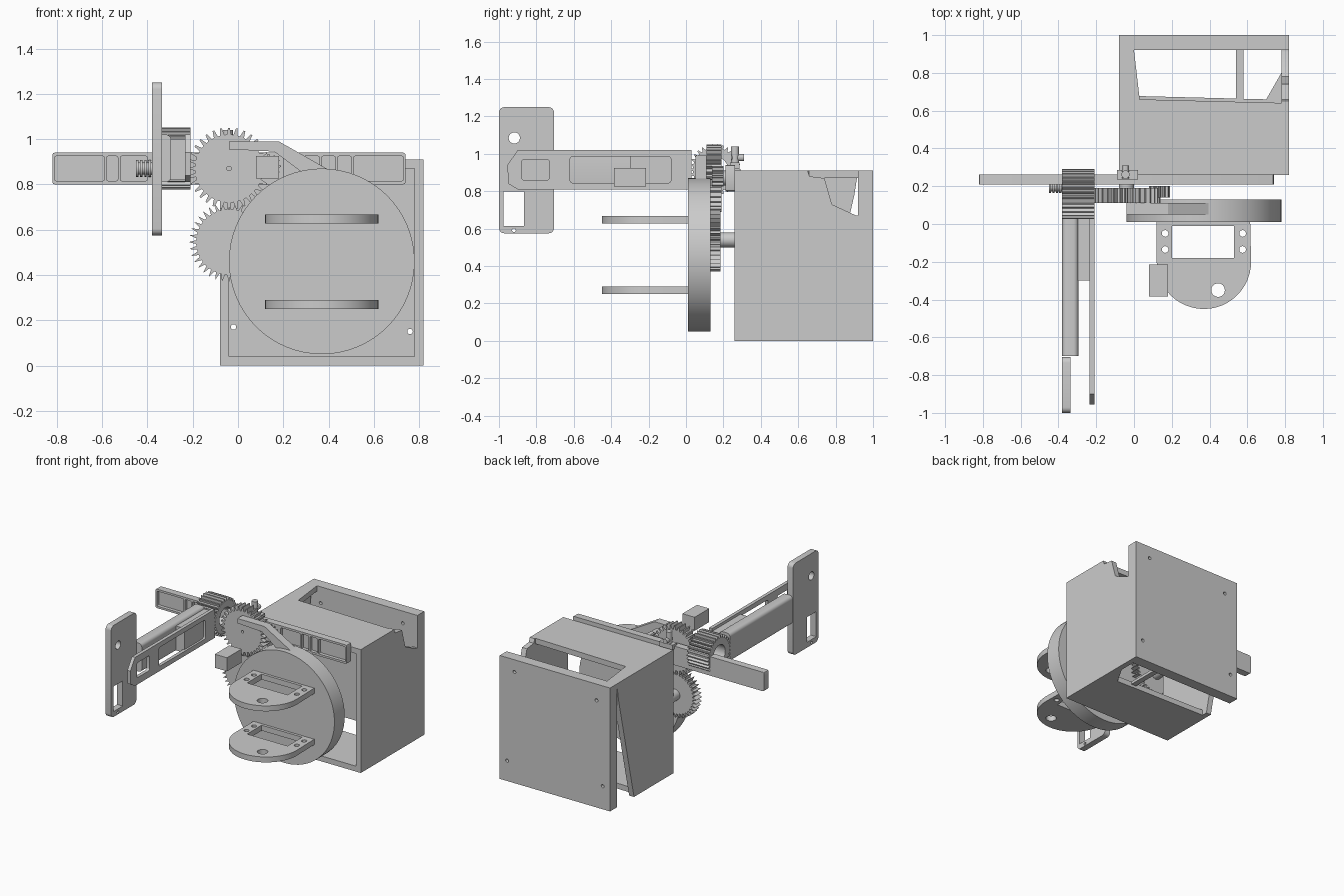
import bpy, bmesh
from math import sin, cos, pi, radians

if "Cube" in bpy.data.objects:
    bpy.data.objects.remove(bpy.data.objects["Cube"])


def rect(u0, v0, u1, v1, r=0.0, n=5):
    """Rectangle outline with optional rounded corners."""
    if r == 0:
        return [(u0, v0), (u1, v0), (u1, v1), (u0, v1)]
    pts = []
    for i, (cu, cv) in enumerate([(u1 - r, v1 - r), (u0 + r, v1 - r), (u0 + r, v0 + r), (u1 - r, v0 + r)]):
        for k in range(n + 1):
            a = (i + k / n) * pi / 2
            pts.append((cu + r * cos(a), cv + r * sin(a)))
    return pts


def circle(u, v, r, n=24):
    return [(u + r * cos(2 * pi * k / n), v + r * sin(2 * pi * k / n)) for k in range(n)]


def gear(u, v, ro, ri, teeth, tip=0.22):
    """Toothed outline; tip is the share of the pitch that is flat at the top."""
    pts = []
    for i in range(teeth):
        for f, r in ((-0.32, ri), (-tip / 2, ro), (tip / 2, ro), (0.32, ri)):
            a = 2 * pi * (i + f) / teeth
            pts.append((u + r * cos(a), v + r * sin(a)))
    return pts


def prism(name, axis, w0, w1, outline, *holes):
    """Extrude an outline with holes from w0 to w1 along an axis."""
    cu = bpy.data.curves.new(name, 'CURVE')
    cu.dimensions = '2D'
    cu.fill_mode = 'BOTH'
    cu.extrude = (w1 - w0) / 2
    for loop in (outline, *holes):
        sp = cu.splines.new('POLY')
        sp.points.add(len(loop) - 1)
        for p, (a, b) in zip(sp.points, loop):
            p.co = (a, b, 0, 1)
        sp.use_cyclic_u = True
    tmp = bpy.data.objects.new(name + "_outline", cu)
    bpy.context.collection.objects.link(tmp)
    bpy.context.view_layer.update()
    me = bpy.data.meshes.new_from_object(tmp.evaluated_get(bpy.context.evaluated_depsgraph_get()))
    bpy.data.objects.remove(tmp)
    mid = (w0 + w1) / 2
    for vert in me.vertices:
        a, b, w = vert.co
        w += mid
        vert.co = {'x': (w, a, b), 'y': (a, w, b), 'z': (a, b, w)}[axis]
    bm = bmesh.new()
    bm.from_mesh(me)
    bmesh.ops.remove_doubles(bm, verts=bm.verts, dist=1e-5)
    bmesh.ops.recalc_face_normals(bm, faces=bm.faces)
    bm.to_mesh(me)
    bm.free()
    ob = bpy.data.objects.new(name, me)
    bpy.context.collection.objects.link(ob)
    return ob


# Housing: back plate with screw holes, and walls cut away just in front of it
prism("housing_back", 'y', 0.92, 1.0, rect(-0.08, 0, 0.82, 0.91),
      *[circle(x, z, 0.012, 12) for x, z in ((-0.02, 0.17), (0.76, 0.15), (0.03, 0.79), (0.70, 0.82))])
prism("housing_left_wall", 'x', -0.08, -0.04,
      [(0.26, 0), (0.72, 0), (0.90, 0.78), (0.92, 0.91), (0.26, 0.91)])
prism("housing_right_wall", 'x', 0.78, 0.82,
      [(0.26, 0), (0.92, 0), (0.92, 0.67), (0.91, 0.67), (0.78, 0.73), (0.74, 0.87), (0.66, 0.88),
       (0.65, 0.91), (0.26, 0.91)])
prism("housing_top", 'z', 0.87, 0.91,
      [(-0.08, 0.26), (0.82, 0.26), (0.82, 0.64), (0.03, 0.66), (0.0, 0.92), (-0.08, 0.92)])
prism("housing_floor", 'z', 0, 0.04,
      [(-0.08, 0.26), (0.82, 0.26), (0.82, 0.92), (0.78, 0.80), (0.70, 0.66), (-0.08, 0.68)])
prism("housing_rib", 'z', 0.02, 0.04, rect(0.54, 0.60, 0.58, 0.93))

# Turntable disc with two servo flanges
prism("turntable_disc", 'y', 0.01, 0.13, circle(0.37, 0.46, 0.41, 64))
flange = [(0.12, 0.02), (0.12, -0.14)]
flange += [(0.37 + 0.25 * cos(a), -0.20 + 0.25 * sin(a))
           for a in (pi + pi * k / 24 for k in range(25))]
flange += [(0.615, 0.02)]
for label, z in (("lower", 0.25), ("upper", 0.627)):
    prism(label + "_flange", 'z', z, z + 0.04, flange,
          rect(0.20, -0.18, 0.53, -0.01), circle(0.445, -0.35, 0.036),
          *[circle(x, y, 0.018, 12) for x in (0.165, 0.575) for y in (-0.05, -0.135)])

# Loose block in front of the small pinion
prism("front_block", 'y', -0.385, -0.215, rect(0.08, 0.825, 0.18, 0.925))

# Gear train
prism("upper_gear", 'y', 0.11, 0.19, gear(-0.04, 0.87, 0.18, 0.15, 32), circle(-0.04, 0.87, 0.01, 12))
prism("lower_gear", 'y', 0.12, 0.185, gear(-0.04, 0.545, 0.175, 0.145, 36, 0.06))
prism("small_pinion", 'y', 0.14, 0.20, gear(0.135, 0.88, 0.055, 0.042, 12))
prism("lower_axle", 'y', 0.18, 0.27, circle(-0.04, 0.54, 0.04))
prism("upper_axle", 'y', 0.185, 0.22, circle(-0.04, 0.87, 0.04))
prism("barrel_gear", 'x', -0.38, -0.21, gear(0.155, 0.915, 0.137, 0.118, 30), circle(0.155, 0.915, 0.07))

# Lever joining the disc to the gear train
prism("lever", 'y', 0.05, 0.11,
      [(-0.04, 0.955), (0.16, 0.945), (0.30, 0.84), (0.40, 0.84), (0.40, 0.865), (0.18, 0.99), (-0.04, 0.99)])

# Cross bar: solid back and pocketed front
prism("cross_bar_back", 'y', 0.235, 0.262, rect(-0.82, 0.80, 0.74, 0.94, 0.01, 2))
pockets = ((-0.81, -0.59), (-0.58, -0.53), (-0.52, -0.40), (0.20, 0.36), (0.37, 0.43), (0.44, 0.50), (0.51, 0.73))
prism("cross_bar_front", 'y', 0.21, 0.235, rect(-0.82, 0.80, 0.74, 0.94, 0.01, 2),
      *[rect(a, 0.815, b, 0.925, 0.008, 2) for a, b in pockets])
# Threaded stub and clamp on the bar
for i in range(5):
    x = -0.45 + 0.018 * i
    prism(f"thread_ring_{i}", 'x', x, x + 0.011, circle(0.20, 0.87, 0.037, 16))
prism("thread_core", 'x', -0.45, -0.36, circle(0.20, 0.87, 0.027, 16))
prism("clamp_base", 'y', 0.235, 0.285, rect(-0.09, 0.92, 0.02, 0.955))
prism("clamp_post", 'z', 0.94, 1.04, circle(-0.045, 0.262, 0.022, 16))
prism("clamp_pin", 'y', 0.24, 0.31, circle(-0.045, 0.98, 0.018, 12))

# Forked arm
prism("arm_beam", 'y', -0.70, 0.03, rect(-0.38, 0.81, -0.295, 1.02, 0.025))
prism("arm_bridge", 'x', -0.30, -0.225, rect(-0.30, 0.82, 0.03, 1.0))
prism("arm_side_plate", 'x', -0.235, -0.21,
      [(-0.95, 0.84), (-0.90, 0.81), (0.03, 0.81), (0.03, 1.02), (-0.90, 1.02), (-0.955, 0.94)],
      rect(-0.62, 0.845, -0.08, 0.985, 0.015), rect(-0.88, 0.86, -0.73, 0.97, 0.015))

# End plate with finger hole and slot
prism("end_plate", 'x', -0.38, -0.335, rect(-1.0, 0.575, -0.705, 1.25, 0.03),
      circle(-0.918, 1.085, 0.03), rect(-0.975, 0.615, -0.865, 0.80), circle(-0.92, 0.592, 0.01, 12))

bpy.ops.object.select_all(action='SELECT')
bpy.context.view_layer.objects.active = bpy.data.objects["turntable_disc"]
bpy.ops.object.shade_smooth_by_angle(angle=radians(25))
